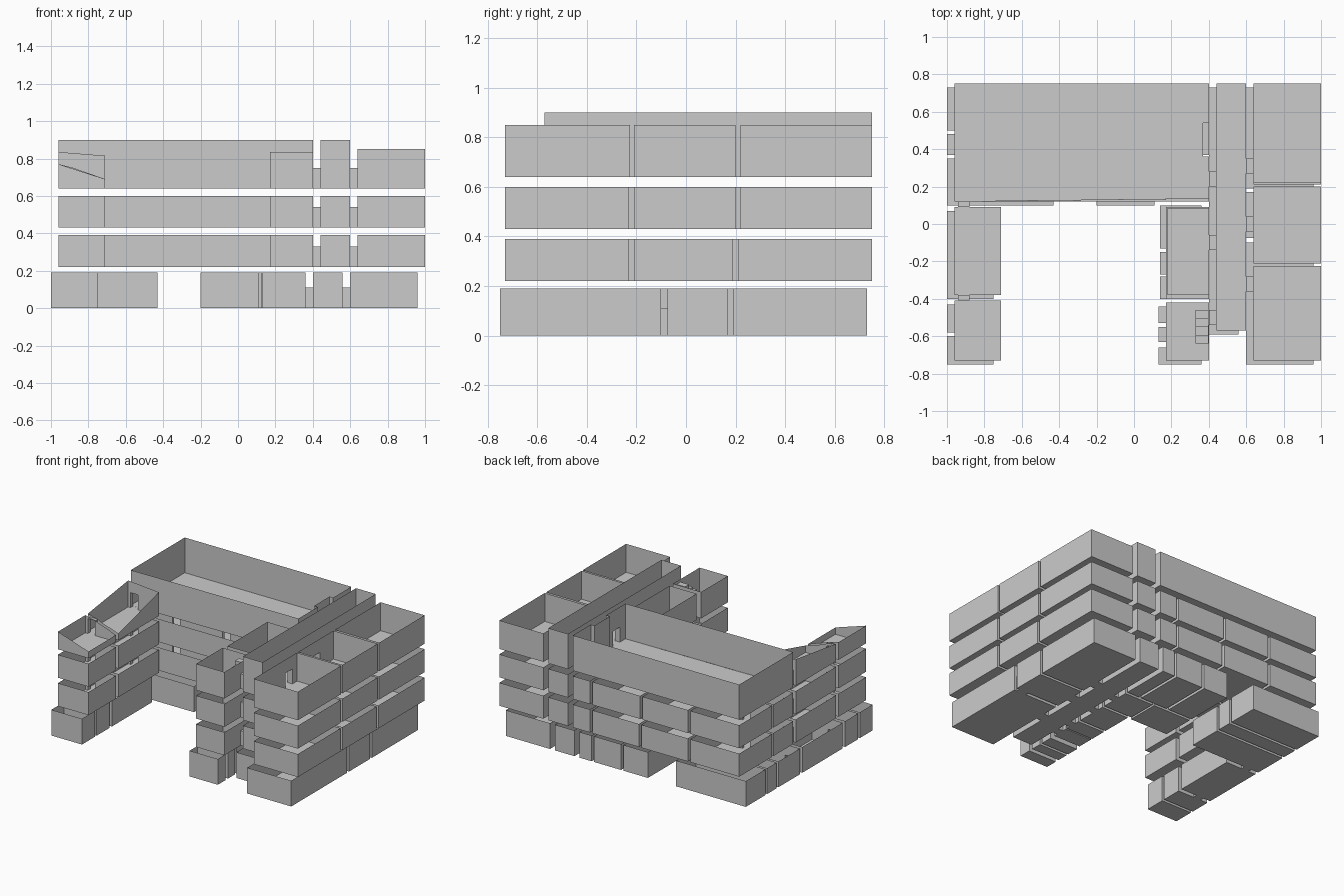
import bpy, bmesh

EPS = 0.004


def make(name, verts, faces):
    me = bpy.data.meshes.new(name)
    me.from_pydata(verts, [], faces)
    me.update()
    ob = bpy.data.objects.new(name, me)
    bpy.context.collection.objects.link(ob)
    return ob


def room(name, outline, z, tops, doors=(), door_h=0.11):
    """Open-topped thin shell: floor plus walls, with doorways notched out."""
    n = len(outline)
    verts, faces = [], []

    def add(poly):
        faces.append(list(range(len(verts), len(verts) + len(poly))))
        verts.extend(poly)

    add([(x, y, z) for x, y in reversed(outline)])
    for i in range(n):
        a, b = outline[i], outline[(i + 1) % n]
        ta, tb = tops[i % len(tops)], tops[(i + 1) % len(tops)]
        k = 0 if abs(a[0] - b[0]) < EPS else 1      # constant axis of this wall
        j = 1 - k
        notches = []
        for axis, lo, hi, c0, c1 in doors:
            if axis == k and min(abs(lo - a[k]), abs(hi - a[k])) < EPS \
                    and min(a[j], b[j]) < c0 and max(a[j], b[j]) > c1:
                notches.append((c0, c1))
        forward = b[j] > a[j]
        notches.sort(reverse=not forward)
        poly = [(*a, z)]
        for c0, c1 in notches:
            p, q = (c0, c1) if forward else (c1, c0)
            for c, h in ((p, 0), (p, door_h), (q, door_h), (q, 0)):
                poly.append((a[0], c, z + h) if k == 0 else (c, a[1], z + h))
        poly += [(*b, z), (*b, tb), (*a, ta)]
        add(poly)
    return make(name, verts, faces)


def rect(x0, x1, y0, y1):
    return [(x0, y0), (x1, y0), (x1, y1), (x0, y1)]


def tunnel(name, door, z, h):
    """Short doorway passage joining two rooms."""
    axis, lo, hi, c0, c1 = door
    prof = [(c0, 0), (c1, 0), (c1, h), (c0, h)]
    verts = [((e, c, z + d) if axis == 0 else (c, e, z + d))
             for e in (lo, hi) for c, d in prof]
    make(name, verts, [(i, (i + 1) % 4, (i + 1) % 4 + 4, i + 4) for i in range(4)])


def storey(label, z, rooms, doors):
    for i, (box, tops) in enumerate(rooms):
        outline = box if isinstance(box, list) else rect(*box)
        room(f"{label}_room_{i + 1}", outline, z, tops, doors)
    for i, d in enumerate(doors):
        tunnel(f"{label}_doorway_{i + 1}", d, z, 0.11)


# Ground storey: a passage splits the rear block
H = [0.19]
ground = [(b, H) for b in (
    (-1, -0.43, 0.50, 0.73), (-1, -0.43, 0.37, 0.48), (-1, -0.43, 0.10, 0.35),
    (-1, -0.75, -0.40, 0.07), (-1, -0.75, -0.58, -0.43), (-1, -0.75, -0.75, -0.60),
    (-0.20, 0.00, 0.36, 0.73), (0.02, 0.24, 0.36, 0.73), (0.26, 0.36, 0.36, 0.73),
    (-0.20, 0.11, 0.10, 0.34), (0.125, 0.36, 0.12, 0.34),
    (0.14, 0.36, -0.13, 0.10), (0.14, 0.36, -0.27, -0.15), (0.14, 0.36, -0.40, -0.28),
    (0.13, 0.36, -0.53, -0.44), (0.13, 0.36, -0.63, -0.55), (0.13, 0.36, -0.75, -0.66),
    (0.40, 0.56, -0.59, 0.73),
    (0.60, 0.96, 0.19, 0.73), (0.60, 0.96, -0.075, 0.17), (0.60, 0.96, -0.75, -0.10))]
ground_doors = [(0, 0.56, 0.60, y, y + 0.08) for y in (0.26, 0.02, -0.30)]
ground_doors += [(0, 0.36, 0.40, y, y + 0.06) for y in (0.21, 0.0, -0.24, -0.37)]
ground_doors += [(1, -0.10, -0.075, 0.86, 0.94), (1, -0.43, -0.40, -0.94, -0.88),
                 (1, 0.07, 0.10, -0.94, -0.88)]
storey("ground", 0, ground, ground_doors)

# Two matching middle storeys
upper_doors = [(0, 0.60, 0.64, y, y + 0.08) for y in (0.27, -0.04, -0.36)]
upper_doors += [(0, 0.40, 0.44, y, y + 0.08) for y in (0.20, -0.14, -0.54)]
wing_doors = [(1, -0.41, -0.38, -0.94, -0.88), (1, 0.09, 0.12, -0.94, -0.88)]
back_doors = [(1, 0.35, 0.37, x, x + 0.06) for x in (-0.78, -0.37, 0.03, 0.30)]
for label, z, top, s in (("first", 0.22, 0.39, 0.0), ("second", 0.43, 0.60, 0.01)):
    rooms = [(b, [top]) for b in (
        (-0.96, -0.56, 0.37, 0.75), (-0.54, -0.16 - s, 0.37, 0.75),
        (-0.14 - s, 0.24, 0.37, 0.75), (0.26, 0.40, 0.37, 0.75),
        (-0.96, 0.40, 0.12, 0.35),
        (-0.96, -0.71, -0.38, 0.09), (-0.96, -0.71, -0.73, -0.41),
        (0.17, 0.40, -0.40, 0.09), (0.17, 0.40, -0.73, -0.42),
        (0.44, 0.60, -0.57, 0.75),
        (0.64, 1.0, 0.21 + s, 0.75), (0.64, 1.0, -0.21, 0.19 + s),
        (0.64, 1.0, -0.73, -0.23))]
    storey(label, z, rooms, upper_doors + wing_doors + back_doors)

# Top storey: notched hall, long corridor, sloping left wing
hall = [(-0.96, 0.12), (0.40, 0.135), (0.40, 0.36), (0.37, 0.36),
        (0.37, 0.54), (0.40, 0.54), (0.40, 0.75), (-0.96, 0.75)]
top_rooms = [
    (hall, [0.90]),
    ((-0.96, -0.71, -0.38, 0.09), [0.77, 0.69, 0.815, 0.835]),
    ((-0.96, -0.71, -0.73, -0.41), [0.77, 0.69, 0.69, 0.77]),
    ((0.18, 0.40, -0.38, 0.085), [0.835]),
    ((0.17, 0.40, -0.73, -0.42), [0.835]),
    ((0.44, 0.60, -0.57, 0.75), [0.90]),
    ((0.64, 1.0, 0.22, 0.75), [0.85]),
    ((0.64, 1.0, -0.21, 0.20), [0.85]),
    ((0.64, 1.0, -0.73, -0.225), [0.85])]
storey("top", 0.64, top_rooms, upper_doors + wing_doors)

# Small stair in the front tower room
for i in range(4):
    y = -0.64 + i * 0.045
    z = 0.68 + i * 0.035
    make(f"stair_step_{i + 1}",
         [(x, yy, zz) for zz in (z, z + 0.03) for x, yy in rect(0.33, 0.398, y, y + 0.045)],
         [(3, 2, 1, 0), (4, 5, 6, 7)] + [(k, (k + 1) % 4, (k + 1) % 4 + 4, k + 4) for k in range(4)])
